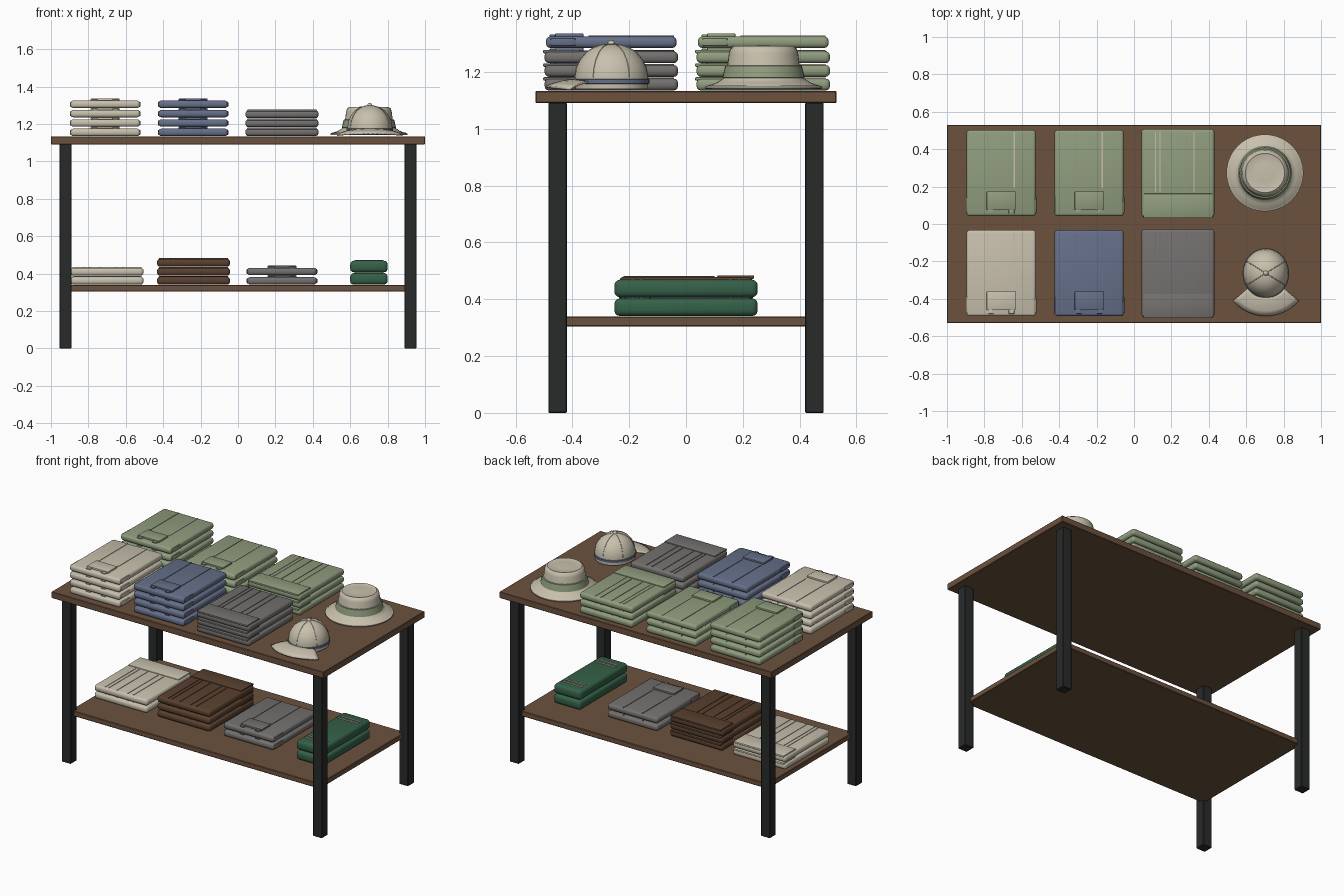
import bpy, bmesh, math
from mathutils import Vector, Matrix

cube = bpy.data.objects.get("Cube")
if cube:
    bpy.data.objects.remove(cube, do_unlink=True)


def material(name, r, g, b):
    m = bpy.data.materials.new(name)
    m.use_nodes = True
    m.diffuse_color = (r, g, b, 1)
    bsdf = next(n for n in m.node_tree.nodes if n.type == 'BSDF_PRINCIPLED')
    bsdf.inputs["Base Color"].default_value = (r, g, b, 1)
    bsdf.inputs["Roughness"].default_value = 0.8
    return m


wood = material("brown wood", .15, .085, .048)
metal = material("black metal", .022, .023, .023)
cream = material("cream cloth", .58, .53, .42)
sage = material("sage cloth", .28, .34, .21)
blue = material("slate blue cloth", .13, .16, .25)
grey = material("grey cloth", .175, .165, .16)
brown = material("dark brown cloth", .10, .052, .028)
green = material("deep green cloth", .035, .12, .065)


def add_box(bm, centre, size, bevel=0.0, segments=2, mat=0):
    """Add a box, optionally with rounded edges, to a bmesh."""
    part = bmesh.new()
    mtx = Matrix.Translation(centre) @ Matrix.Diagonal((*size, 1))
    bmesh.ops.create_cube(part, size=1, matrix=mtx)
    if bevel:
        bmesh.ops.bevel(part, geom=part.edges[:], offset=bevel,
                        segments=segments, profile=0.5, affect='EDGES')
    for f in part.faces:
        f.material_index = mat
    temp = bpy.data.meshes.new("temp")
    part.to_mesh(temp)
    part.free()
    bm.from_mesh(temp)
    bpy.data.meshes.remove(temp)


def finish(name, bm, mats, smooth=True):
    bmesh.ops.recalc_face_normals(bm, faces=bm.faces[:])
    me = bpy.data.meshes.new(name)
    bm.to_mesh(me)
    bm.free()
    for m in mats:
        me.materials.append(m)
    ob = bpy.data.objects.new(name, me)
    bpy.context.collection.objects.link(ob)
    if smooth:
        bpy.ops.object.select_all(action='DESELECT')
        ob.select_set(True)
        bpy.context.view_layer.objects.active = ob
        bpy.ops.object.shade_smooth_by_angle(angle=math.radians(40))
    return ob


def box_object(name, centre, size, mat, bevel=0.0):
    bm = bmesh.new()
    add_box(bm, centre, size, bevel, 1)
    return finish(name, bm, [mat], False)


def lathe(name, profile, centre, mat, scale=(1, 1), segments=40, thickness=0.0):
    """Spin (radius, height) points about a vertical axis."""
    bm = bmesh.new()
    verts = [bm.verts.new((r, 0, z)) for r, z in profile]
    edges = [bm.edges.new(p) for p in zip(verts, verts[1:])]
    bmesh.ops.spin(bm, geom=verts + edges, cent=(0, 0, 0), axis=(0, 0, 1),
                   angle=math.tau, steps=segments)
    bmesh.ops.remove_doubles(bm, verts=bm.verts[:], dist=0.0005)
    for v in bm.verts:
        v.co = (centre[0] + v.co.x * scale[0], centre[1] + v.co.y * scale[1], v.co.z)
    ob = finish(name, bm, [mat])
    if thickness:
        mod = ob.modifiers.new("thickness", 'SOLIDIFY')
        mod.thickness = thickness
    return ob


# Table
box_object("table_top", (0, 0, 1.112), (2, 1.06, .042), wood, .003)
box_object("lower_shelf", (0, 0, .322), (1.83, .9, .034), wood, .003)
for sx, side in ((1, "left"), (-1, "right")):
    for sy, end in ((-1, "front"), (1, "back")):
        box_object(f"{end}_{side}_leg", (sx * .922, sy * .452, .546),
                   (.065, .065, 1.092), metal, .003)

# Folded garments: every layer carries its own raised details


def shirt_stack(name, x, y, z, count, mat, seam=None):
    bm = bmesh.new()
    for i in range(count):
        base = z + i * .05
        top = base + .04
        add_box(bm, (x, y, base + .02), (.37, .46, .04), .015, 3)
        for side in (-1, 1):
            # side hem folds and long seams
            add_box(bm, (x + side * .18, y - .17, base + .02), (.018, .09, .028), .006)
            add_box(bm, (x + side * .07, y + .07, top), (.006, .30, .006),
                    mat=int(side > 0))
            # flap tabs
            add_box(bm, (x + side * .055, y - .207, top + .003), (.03, .02, .008), .002)
        # pocket flap
        add_box(bm, (x, y - .148, top + .004), (.155, .10, .014), .004)
    finish(name, bm, [mat, seam or mat])


def trouser_stack(name, x, y, z, count, mat, seam=None, facing=-1):
    bm = bmesh.new()
    for i in range(count):
        base = z + i * .048
        top = base + .042
        add_box(bm, (x, y, base + .021), (.39, .47, .042), .016, 3)
        # waistband
        add_box(bm, (x, y + facing * .175, top - .001), (.37, .13, .012), .004)
        # creases and seams
        for dx, pale in ((-.12, 1), (-.095, 1), (-.035, 0), (.045, 0), (.085, 1)):
            add_box(bm, (x + dx, y - facing * .06, top), (.005, .32, .006), mat=pale)
    finish(name, bm, [mat, seam or mat])


deck, shelf = 1.135, .341
shirt_stack("cream_shirts", -.71, -.263, deck, 4, cream)
shirt_stack("blue_shirts", -.24, -.263, deck, 4, blue)
shirt_stack("back_sage_shirts", -.71, .272, deck, 4, sage, cream)
shirt_stack("middle_sage_shirts", -.24, .272, deck, 3, sage, cream)
trouser_stack("grey_trousers", .235, -.263, deck, 3, grey)
trouser_stack("sage_trousers", .235, .272, deck, 3, sage, cream)
trouser_stack("lower_cream_trousers", -.70, 0, shelf, 2, cream, None, 1)
trouser_stack("lower_brown_trousers", -.238, 0, shelf, 3, brown, None, 1)
shirt_stack("lower_grey_shirts", .235, 0, shelf, 2, grey)

# Green rolled bundles with paired pale straps
bm = bmesh.new()
for i in range(2):
    z = shelf + .031 + i * .066
    add_box(bm, (.70, 0, z), (.20, .505, .062), .02, 3)
    for y in (-.187, -.157, .157, .187):
        add_box(bm, (.70, y, z + .031), (.15, .012, .008), .002, mat=1)
finish("green_bundles", bm, [green, cream])

# Brimmed hat with a cloth band
hat = (.70, .273)
lathe("sun_hat", [(.203, 1.145), (.198, 1.151), (.165, 1.163), (.142, 1.178),
                  (.133, 1.20), (.127, 1.225), (.122, 1.265), (.117, 1.282),
                  (.105, 1.291), (.098, 1.288), (.05, 1.292), (0, 1.293)],
      hat, cream, thickness=.006)
lathe("sun_hat_band", [(.140, 1.178), (.145, 1.180), (.135, 1.222), (.126, 1.224)], hat, sage)
lathe("sun_hat_rim", [(.200, 1.140), (.206, 1.142), (.206, 1.148), (.197, 1.153)], hat, cream)

# Panelled cap
cap = (.705, -.263)
dome = [(.125, 1.14), (.127, 1.18), (.121, 1.215), (.108, 1.243), (.086, 1.27),
        (.058, 1.288), (.028, 1.297), (0, 1.299)]
lathe("cap_crown", dome, cap, cream, (.95, 1.02))
lathe("cap_band", [(.126, 1.158), (.131, 1.160), (.131, 1.174), (.126, 1.176)],
      cap, blue, (.95, 1.02))
lathe("cap_button", [(.014, 1.296), (.012, 1.306), (.006, 1.311), (0, 1.312)],
      cap, cream, segments=12)

# Raised seams between the cap panels
seams = bpy.data.curves.new("cap_seams", 'CURVE')
seams.dimensions = '3D'
seams.bevel_depth = .002
seams.bevel_resolution = 1
seams.materials.append(cream)
for k in range(6):
    a = math.tau * (k + .5) / 6
    line = seams.splines.new('POLY')
    line.points.add(len(dome) - 2)
    for p, (r, z) in zip(line.points, dome[1:]):
        p.co = (cap[0] + r * .95 * math.cos(a), cap[1] + r * 1.02 * math.sin(a), z, 1)
bpy.context.collection.objects.link(bpy.data.objects.new("cap_seams", seams))

# Curved cap visor, drooping toward its edge and sides
bm = bmesh.new()
rows = []
for i in range(17):
    t = i / 8 - 1
    a = math.radians(270 + 50 * t)
    row = []
    for j in range(5):
        s = j / 4
        r = .118 + .11 * s
        z = 1.172 - .024 * s * s - .008 * t * t
        row.append(bm.verts.new((cap[0] + r * math.cos(a), cap[1] + r * math.sin(a), z)))
    rows.append(row)
for a, b in zip(rows, rows[1:]):
    for j in range(4):
        bm.faces.new((a[j], a[j + 1], b[j + 1], b[j]))
visor = finish("cap_visor", bm, [cream])
mod = visor.modifiers.new("thickness", 'SOLIDIFY')
mod.thickness = .008
mod.offset = 0
